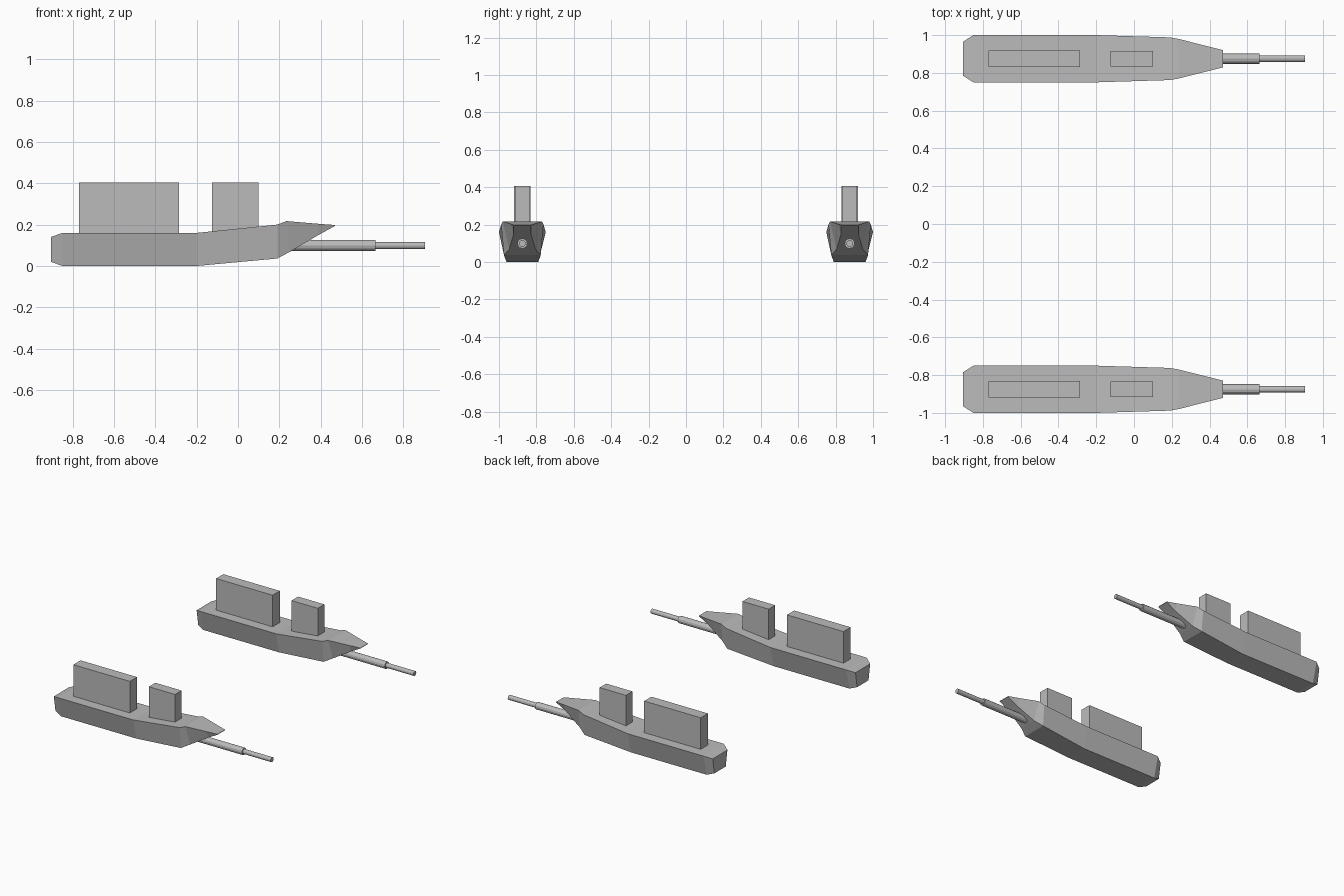
import bpy
import bmesh
from math import pi
from mathutils import Matrix

cube = bpy.data.objects.get("Cube")
if cube:
    bpy.data.objects.remove(cube, do_unlink=True)

grey = bpy.data.materials.new("plain_grey")
grey.use_nodes = True
grey.diffuse_color = (0.5, 0.5, 0.5, 1)
grey.node_tree.nodes["Principled BSDF"].inputs["Base Color"].default_value = (0.5, 0.5, 0.5, 1)


def finish(bm, name):
    """Turn a bmesh into a mesh with outward normals and the grey material."""
    bmesh.ops.recalc_face_normals(bm, faces=bm.faces)
    mesh = bpy.data.meshes.new(name)
    bm.to_mesh(mesh)
    bm.free()
    mesh.materials.append(grey)
    return mesh


def hull(name, stations):
    """Loft four-cornered sections, each given as bottom and top (x, z, half width)."""
    bm = bmesh.new()
    rings = []
    for (xb, zb, wb), (xt, zt, wt) in stations:
        corners = [(xb, -wb, zb), (xb, wb, zb), (xt, wt, zt), (xt, -wt, zt)]
        rings.append([bm.verts.new(c) for c in corners])
    for a, b in zip(rings, rings[1:]):
        for i in range(4):
            j = (i + 1) % 4
            bm.faces.new((a[i], a[j], b[j], b[i]))
    bm.faces.new(rings[0])
    bm.faces.new(rings[-1])
    return finish(bm, name)


def block(name, x0, x1, z0, z1, width):
    bm = bmesh.new()
    place = Matrix.Translation(((x0 + x1) / 2, 0, (z0 + z1) / 2))
    size = Matrix.Diagonal((x1 - x0, width, z1 - z0, 1))
    bmesh.ops.create_cube(bm, size=1, matrix=place @ size)
    return finish(bm, name)


def tube(name, x0, x1, z, radius):
    bm = bmesh.new()
    place = Matrix.Translation(((x0 + x1) / 2, 0, z)) @ Matrix.Rotation(pi / 2, 4, "Y")
    bmesh.ops.create_cone(bm, cap_ends=True, segments=12, radius1=radius,
                          radius2=radius, depth=x1 - x0, matrix=place)
    return finish(bm, name)


# Chamfered stern, straight middle, rising fore body and undercut bow
stations = [
    ((-0.905, 0.02, 0.07), (-0.905, 0.14, 0.09)),
    ((-0.85, 0.0, 0.085), (-0.85, 0.16, 0.125)),
    ((-0.2, 0.0, 0.085), (-0.2, 0.16, 0.125)),
    ((0.19, 0.036, 0.098), (0.19, 0.2, 0.113)),
    ((0.25, 0.068, 0.07), (0.235, 0.217, 0.105)),
    ((0.39, 0.15, 0.046), (0.39, 0.204, 0.066)),
    ((0.47, 0.194, 0.046), (0.47, 0.198, 0.046)),
]

parts = [
    hull("hull", stations),
    block("long_fin", -0.77, -0.285, 0.14, 0.405, 0.088),
    block("short_fin", -0.125, 0.1, 0.14, 0.405, 0.08),
    tube("barrel_sleeve", 0.15, 0.665, 0.099, 0.027),
    tube("barrel_tip", 0.6, 0.905, 0.099, 0.018),
]

# The same set of parts stands at the front and at the back
for prefix, y in (("front", -0.875), ("back", 0.875)):
    for mesh in parts:
        obj = bpy.data.objects.new(f"{prefix}_{mesh.name}", mesh)
        obj.location.y = y
        bpy.context.collection.objects.link(obj)
